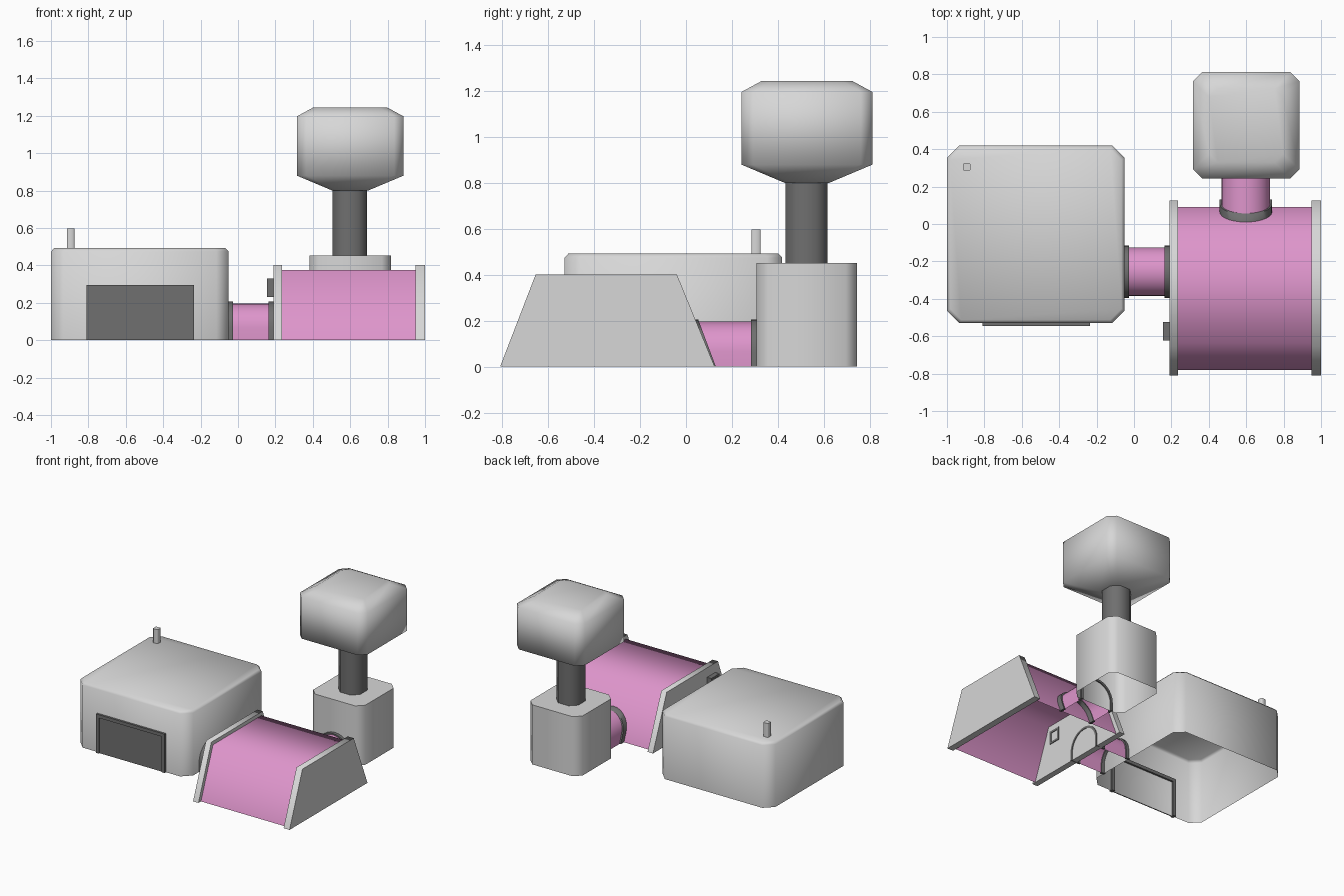
import bpy, bmesh, math
from mathutils import Vector

if "Cube" in bpy.data.objects:
    bpy.data.objects.remove(bpy.data.objects["Cube"])


def material(name, rgb):
    m = bpy.data.materials.new(name)
    m.diffuse_color = (*rgb, 1)
    m.use_nodes = True
    m.node_tree.nodes["Principled BSDF"].inputs["Base Color"].default_value = m.diffuse_color
    return m


LIGHT = material("light grey", (0.68, 0.68, 0.68))
DARK = material("dark grey", (0.16, 0.16, 0.16))
PINK = material("pink", (0.73, 0.30, 0.60))


def finish(name, bm, mat):
    bmesh.ops.recalc_face_normals(bm, faces=bm.faces)
    me = bpy.data.meshes.new(name)
    bm.to_mesh(me)
    bm.free()
    me.materials.append(mat)
    me.shade_smooth()
    me.set_sharp_from_angle(angle=math.radians(75))
    ob = bpy.data.objects.new(name, me)
    bpy.context.collection.objects.link(ob)
    return ob


def loft(name, loops, mat, closed=True, caps=(False, False)):
    """Skin a row of equal-length point loops."""
    bm = bmesh.new()
    rows = [[bm.verts.new(p) for p in loop] for loop in loops]
    n = len(rows[0])
    for a, b in zip(rows, rows[1:]):
        for i in range(n if closed else n - 1):
            j = (i + 1) % n
            bm.faces.new((a[i], a[j], b[j], b[i]))
    for cap, row in zip(caps, (rows[0], rows[-1])):
        if cap:
            bm.faces.new(row)
    return finish(name, bm, mat)


def octagon(cx, cy, h, c, z):
    k = h - c
    return [(cx + x, cy + y, z) for x, y in
            ((k, -h), (h, -k), (h, k), (k, h), (-k, h), (-h, k), (-h, -k), (-k, -h))]


def block(name, cx, cy, rings, mat, bottom=False):
    """Chamfered square column; rings are (half width, chamfer, z)."""
    loft(name, [octagon(cx, cy, *r) for r in rings], mat, caps=(bottom, True))


def box(name, lo, hi, mat):
    pts = [[(x, y, z) for x, y in ((lo[0], lo[1]), (hi[0], lo[1]), (hi[0], hi[1]), (lo[0], hi[1]))]
           for z in (lo[2], hi[2])]
    loft(name, pts, mat, caps=(True, True))


# house with antenna
block("house_shell", -0.525, -0.055,
      [(0.474, 0.065, 0), (0.474, 0.065, 0.475), (0.458, 0.06, 0.492)], LIGHT)
block("antenna", -0.895, 0.305, [(0.02, 0.005, 0.48), (0.02, 0.005, 0.598)], LIGHT)

# door panel and frame
box("door_panel", (-0.79, -0.537, 0), (-0.255, -0.530, 0.275), DARK)
box("door_frame_left", (-0.81, -0.545, 0), (-0.785, -0.515, 0.295), DARK)
box("door_frame_right", (-0.26, -0.545, 0), (-0.235, -0.515, 0.295), DARK)
box("door_frame_top", (-0.785, -0.545, 0.27), (-0.26, -0.515, 0.295), DARK)

# lookout tower
block("tower_base", 0.6, 0.527, [(0.219, 0.05, 0), (0.219, 0.05, 0.452)], LIGHT)
block("tower_column", 0.598, 0.525, [(0.092, 0.048, 0.44), (0.092, 0.048, 0.82)], DARK, True)
block("tower_head", 0.6, 0.527,
      [(0.095, 0.03, 0.80), (0.285, 0.05, 0.88), (0.285, 0.05, 1.197), (0.197, 0.045, 1.245)],
      LIGHT, True)

# tent: side walls and pink cover
wall = [(-0.81, 0), (-0.655, 0.402), (-0.04, 0.402), (0.125, 0)]
cover = [(-0.78, 0), (-0.635, 0.375), (-0.055, 0.375), (0.09, 0)]
for side, x0, x1 in (("left", 0.19, 0.235), ("right", 0.95, 1.0)):
    loft("tent_wall_" + side, [[(x, y, z) for y, z in wall] for x in (x0, x1)], LIGHT,
         caps=(True, True))
loft("tent_cover", [[(x, y, z) for y, z in cover] for x in (0.235, 0.95)], PINK, closed=False)

# small square window on the tent wall
for i, (y0, y1, z0, z1) in enumerate(((-0.622, -0.606, 0.23, 0.33), (-0.541, -0.525, 0.23, 0.33),
                                      (-0.606, -0.541, 0.23, 0.246), (-0.606, -0.541, 0.314, 0.33))):
    box("window_frame_%d" % i, (0.155, y0, z0), (0.24, y1, z1), DARK)
box("window_pane", (0.165, -0.606, 0.246), (0.19, -0.541, 0.314), LIGHT)


def arch(r):
    """Tall arch outline as (across, z), open at the floor."""
    steps = 14
    arc = [(r * math.cos(math.pi * i / steps), 0.066 + r * math.sin(math.pi * i / steps))
           for i in range(steps + 1)]
    return [(r, 0)] + arc + [(-r, 0)]


def along_x(t, a, z):
    return Vector((t, -0.255 + a, z))


def along_y(t, a, z):
    return Vector((0.598 + a, t, z))


def along_slope(t, a, z):
    return Vector((0.598 + a, t - 0.375 * z, z))


def ring(name, place, t0, t1):
    band = arch(0.140) + arch(0.124)[::-1]
    loft(name, [[place(t, a, z) for a, z in band] for t in (t0, t1)], DARK, caps=(True, True))


# tunnels with end rings
tube = arch(0.130)
loft("house_tunnel", [[along_x(t, a, z) for a, z in tube] for t in (-0.055, 0.20)], PINK, closed=False)
ring("house_tunnel_ring_left", along_x, -0.06, -0.027)
ring("house_tunnel_ring_right", along_x, 0.163, 0.24)
loft("tower_tunnel", [[along_slope(0.09, a, z) for a, z in tube],
                      [along_y(0.31, a, z) for a, z in tube]], PINK, closed=False)
ring("tower_tunnel_ring_front", along_slope, 0.08, 0.13)
ring("tower_tunnel_ring_back", along_y, 0.284, 0.318)
